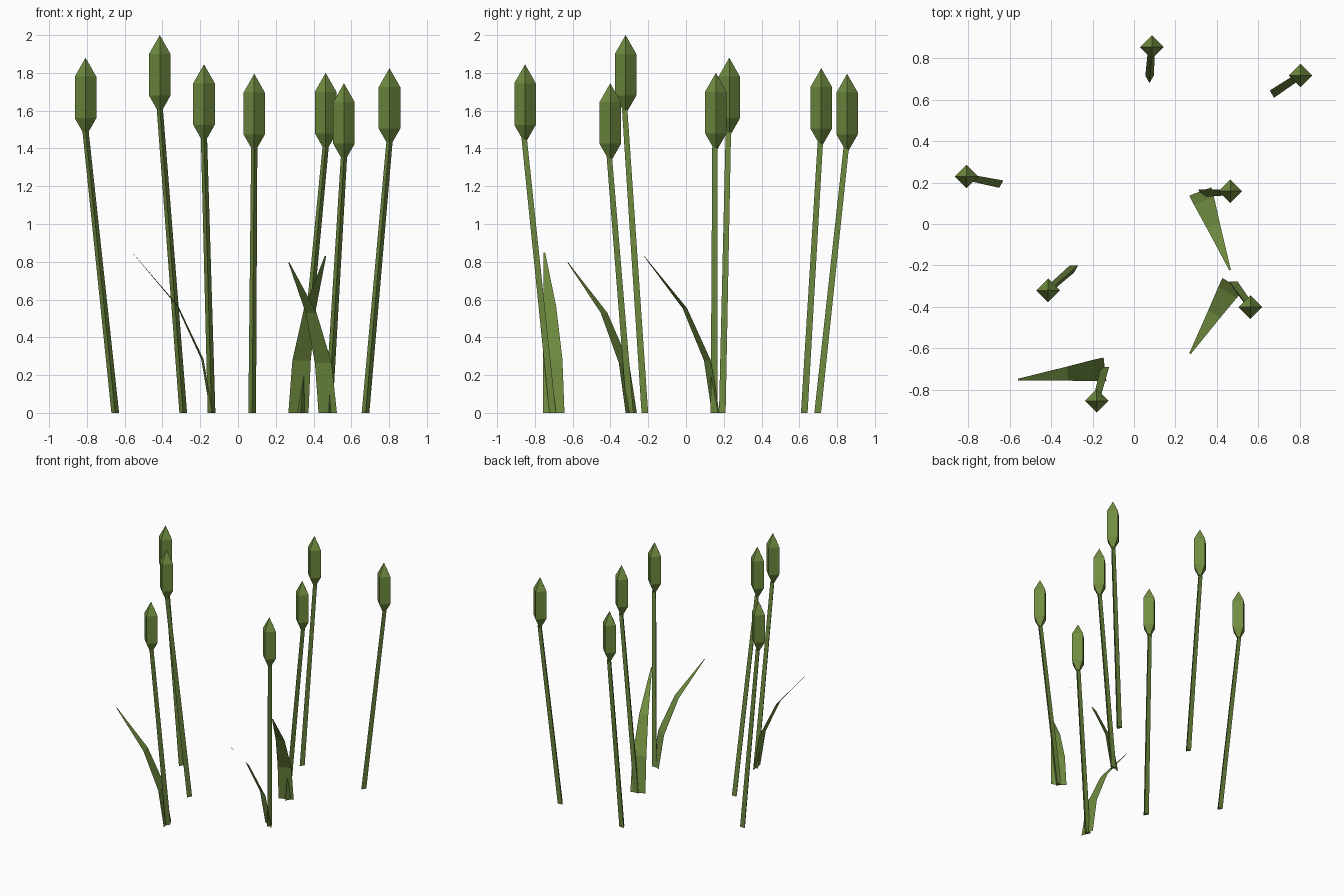
import bpy, bmesh, math
from mathutils import Vector

if "Cube" in bpy.data.objects:
    bpy.data.objects.remove(bpy.data.objects["Cube"])

green = bpy.data.materials.new("reed_green")
green.diffuse_color = (0.162, 0.262, 0.051, 1)
green.use_nodes = True
green.node_tree.nodes["Principled BSDF"].inputs["Base Color"].default_value = green.diffuse_color


def finish(name, bm, normals=True):
    if normals:
        bmesh.ops.recalc_face_normals(bm, faces=bm.faces)
    mesh = bpy.data.meshes.new(name)
    bm.to_mesh(mesh)
    bm.free()
    mesh.materials.append(green)
    bpy.context.collection.objects.link(bpy.data.objects.new(name, mesh))


def loft(name, sections, sides, start):
    """Closed tube through (centre, radius) rings; radius 0 makes a point."""
    bm = bmesh.new()
    rings = []
    for c, r in sections:
        n = sides if r else 1
        rings.append([bm.verts.new(Vector(c) + Vector((
            r * math.cos(start + math.tau * i / sides),
            r * math.sin(start + math.tau * i / sides), 0))) for i in range(n)])
    for a, b in zip(rings, rings[1:]):
        for i in range(sides):
            j = (i + 1) % sides
            quad = [a[i % len(a)], a[j % len(a)], b[j % len(b)], b[i % len(b)]]
            bm.faces.new(list(dict.fromkeys(quad)))
    for ring in (rings[0], rings[-1]):
        if len(ring) > 2:
            bm.faces.new(ring)
    finish(name, bm)


def leaf(name, base, tip, height):
    """Bent tapering blade, a single sheet of three panels."""
    bm = bmesh.new()
    base, tip = Vector(base), Vector(tip)
    d = tip - base
    side = Vector((-d.y, d.x)).normalized()
    rows = []
    for t, f, w in ((0, 0, 0.057), (1/3, 0.115, 0.052),
                    (2/3, 0.43, 0.034), (1, 1, 0.004)):
        c = base + d * f
        rows.append([bm.verts.new((*(c + side * s * w), height * t)) for s in (-1, 1)])
    for a, b in zip(rows, rows[1:]):
        bm.faces.new((a[0], b[0], b[1], a[1]))
    finish(name, bm, False)


# Reeds: base x, base y, head x, head y, top height
reeds = [
    (-0.65, 0.198, -0.807, 0.229, 1.88),
    (-0.29, -0.212, -0.414, -0.32, 2.00),
    (-0.14, -0.70, -0.18, -0.852, 1.845),
    (0.075, 0.703, 0.086, 0.853, 1.795),
    (0.33, 0.154, 0.464, 0.158, 1.80),
    (0.48, -0.29, 0.561, -0.401, 1.745),
    (0.675, 0.632, 0.802, 0.716, 1.825),
]
for n, (bx, by, hx, hy, top) in enumerate(reeds, 1):
    # three-sided leaning stem
    loft(f"stem_{n}", [((bx, by, 0), 0.0235), ((hx, hy, top - 0.39), 0.019)],
         3, -math.pi / 2)
    # four-sided upright seed head
    loft(f"seed_head_{n}", [((hx, hy, top - z), r) for z, r in
                            ((0.42, 0), (0.32, 0.057), (0.10, 0.057), (0, 0))], 4, 0)

# Leaves at the foot of three reeds
leaf("leaf_1", (-0.14, -0.70), (-0.56, -0.75), 0.85)
leaf("leaf_2", (0.32, 0.157), (0.463, -0.222), 0.83)
leaf("leaf_3", (0.475, -0.29), (0.27, -0.625), 0.795)
